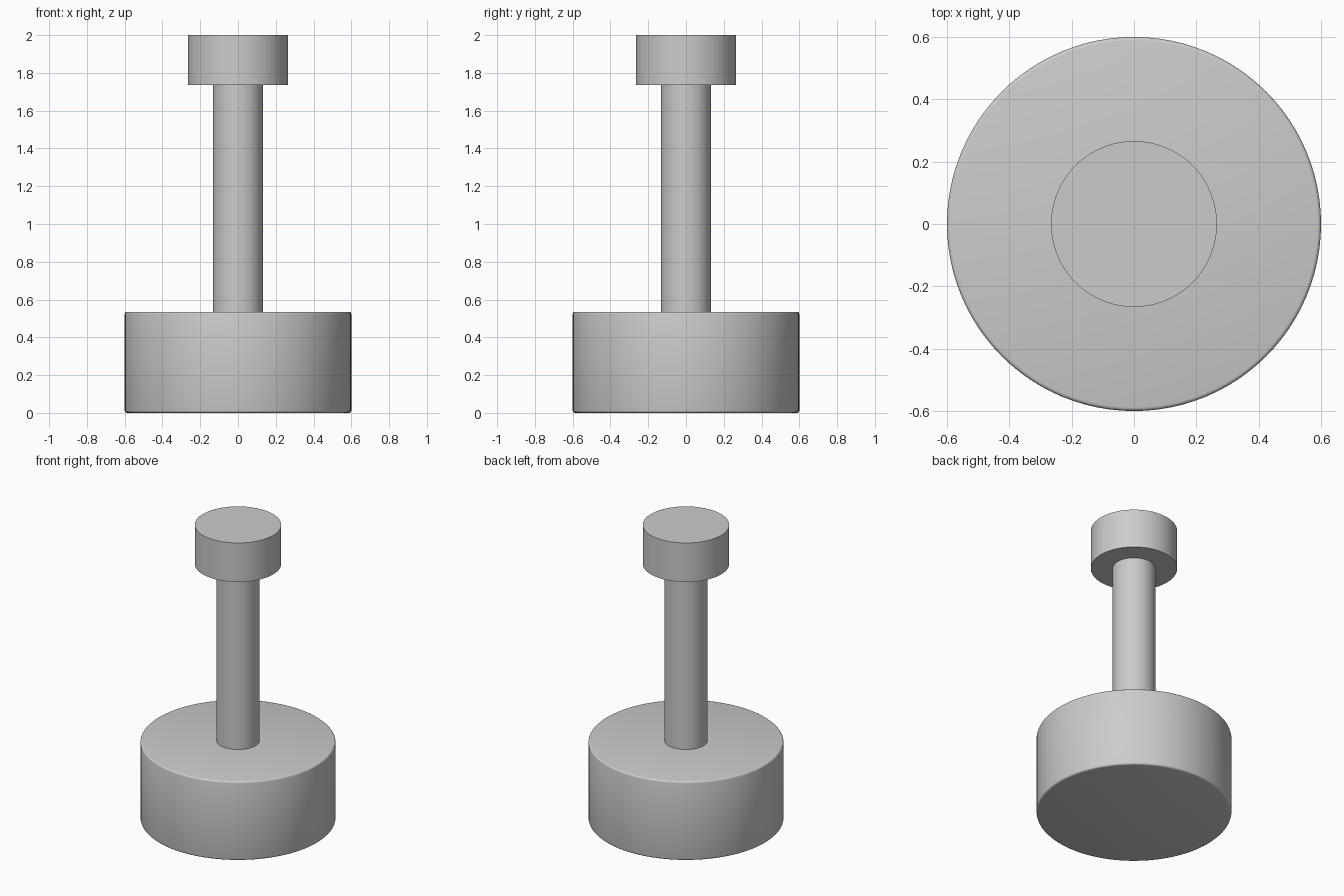
import bpy
import math

cube = bpy.data.objects.get("Cube")
if cube:
    bpy.data.objects.remove(cube, do_unlink=True)

# One plain grey metal for every part
GREY = (0.6, 0.6, 0.6, 1.0)
metal = bpy.data.materials.new("plain_grey")
metal.use_nodes = True
metal.diffuse_color = GREY
for node in metal.node_tree.nodes:
    if node.type == 'BSDF_PRINCIPLED':
        node.inputs["Base Color"].default_value = GREY


def cylinder(name, radius, bottom, top, bevel=0.0):
    """Upright smooth cylinder between two heights, with optional rounded rims."""
    bpy.ops.mesh.primitive_cylinder_add(
        vertices=96, radius=radius, depth=top - bottom,
        location=(0, 0, (bottom + top) / 2))
    part = bpy.context.object
    part.name = name
    part.data.materials.append(metal)
    if bevel:
        rim = part.modifiers.new("rounded_rims", 'BEVEL')
        rim.width = bevel
        rim.segments = 3
        rim.limit_method = 'ANGLE'
        rim.angle_limit = math.radians(40)
        bpy.ops.object.modifier_apply(modifier=rim.name)
    bpy.ops.object.shade_smooth_by_angle(angle=math.radians(35))
    return part


# Heavy base, slim shaft and end cap
cylinder("base", 0.6, 0.0, 0.535, bevel=0.012)
cylinder("shaft", 0.132, 0.535, 1.735)
cylinder("cap", 0.266, 1.735, 2.0)
